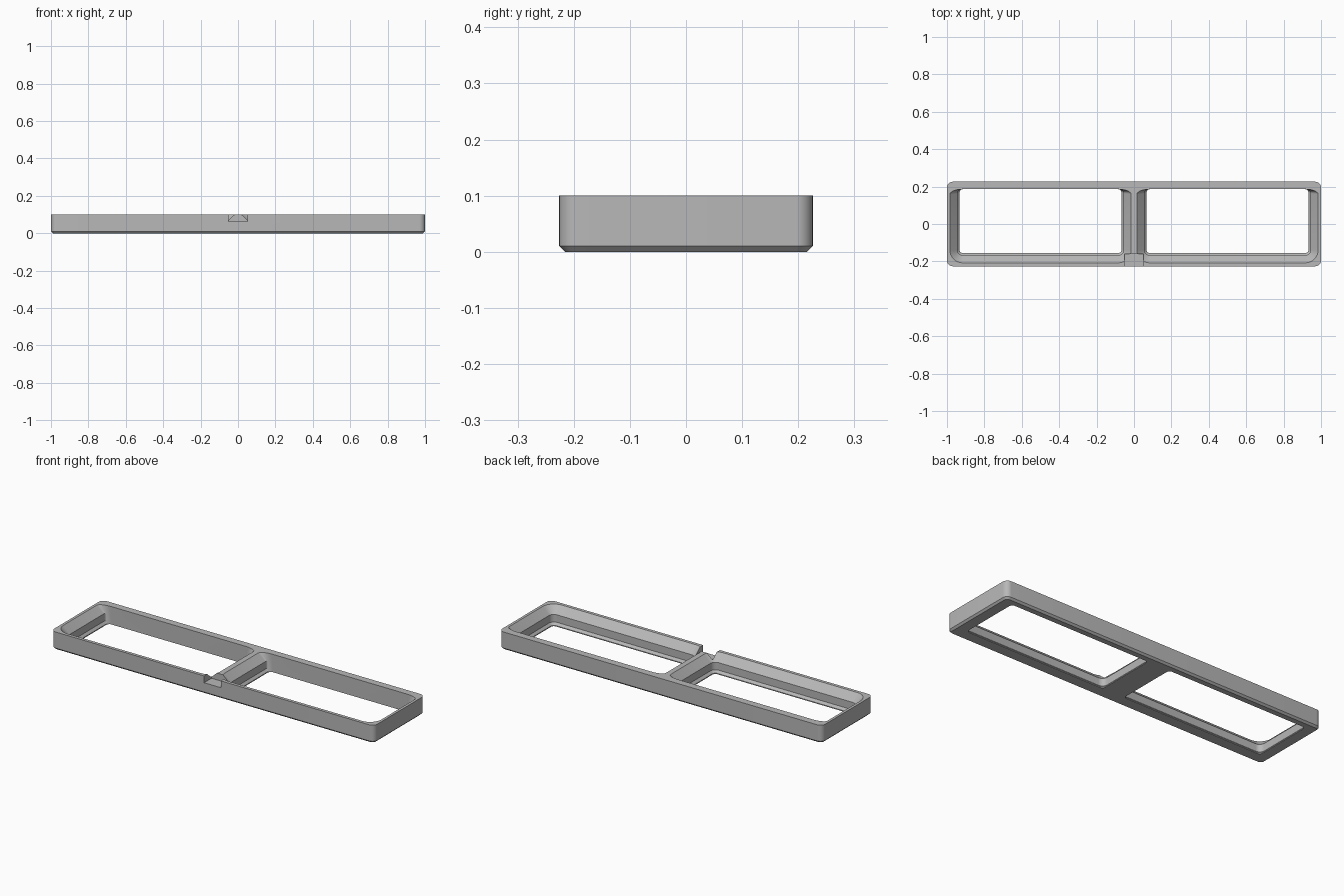
import bpy, bmesh, math

if "Cube" in bpy.data.objects:
    bpy.data.objects.remove(bpy.data.objects["Cube"])

# Single grey plastic
grey = bpy.data.materials.new("grey plastic")
grey.use_nodes = True
colour = (0.48, 0.48, 0.48, 1)
grey.diffuse_color = colour
grey.node_tree.nodes["Principled BSDF"].inputs["Base Color"].default_value = colour


def ring(x0, x1, y0, y1, z, front, back, steps=8):
    """Rounded rectangle; front and back are (rx, ry) corner radii."""
    corners = [(x1, y1, -1, -1, back, 0), (x0, y1, 1, -1, back, 1),
               (x0, y0, 1, 1, front, 2), (x1, y0, -1, 1, front, 3)]
    points = []
    for x, y, sx, sy, (rx, ry), quarter in corners:
        for i in range(steps + 1):
            a = (quarter + i / steps) * math.pi / 2
            points.append((x + sx * rx + rx * math.cos(a),
                           y + sy * ry + ry * math.sin(a), z))
    return points


def loft(name, rings):
    """Solid through a stack of matching rings."""
    bm = bmesh.new()
    loops = [[bm.verts.new(p) for p in r] for r in rings]
    n = len(loops[0])
    for low, high in zip(loops, loops[1:]):
        for i in range(n):
            j = (i + 1) % n
            bm.faces.new((low[i], low[j], high[j], high[i]))
    bm.faces.new(loops[0][::-1])
    bm.faces.new(loops[-1])
    bmesh.ops.recalc_face_normals(bm, faces=bm.faces)
    mesh = bpy.data.meshes.new(name)
    bm.to_mesh(mesh)
    bm.free()
    mesh.materials.append(grey)
    obj = bpy.data.objects.new(name, mesh)
    bpy.context.collection.objects.link(obj)
    return obj


def cut(target, cutter):
    cutter.hide_render = True
    mod = target.modifiers.new("cut", 'BOOLEAN')
    mod.operation = 'DIFFERENCE'
    mod.solver = 'EXACT'
    mod.object = cutter
    bpy.context.view_layer.objects.active = target
    bpy.ops.object.modifier_apply(modifier=mod.name)
    bpy.data.objects.remove(cutter)


# Outer body with a chamfered bottom edge
W, D, H = 1.0, 0.226, 0.1
body = []
for inset, z in ((0.01, 0), (0, 0.01), (0, H)):
    r = 0.03 - inset
    body.append(ring(-W + inset, W - inset, -D + inset, D - inset, z, (r, r), (r, r)))
frame = loft("double_window_frame", body)

# Two pockets: bevelled rim, upright wall, small lip; the back wall stays upright
profile = [(0.052, -0.02), (0.052, 0.005), (0.04, 0.018), (0.04, 0.06),
           (0, H), (0, H + 0.02)]
for side in (-1, 1):
    rings = []
    for inset, z in profile:
        r = 0.07 - inset
        rings.append(ring(side * 0.5 - 0.485 + inset, side * 0.5 + 0.485 - inset,
                          -0.208 + inset, 0.186, z, (r, r), (r, 0.018 + r * 0.15)))
    cut(frame, loft("pocket_cutter", rings))

# Square notch in the middle of the front rim
notch = [ring(-0.052, 0.052, -0.3, -0.16, z, (0.001, 0.001), (0.001, 0.001), 1)
         for z in (0.062, 0.2)]
cut(frame, loft("notch_cutter", notch))

bpy.ops.object.select_all(action='DESELECT')
frame.select_set(True)
bpy.context.view_layer.objects.active = frame
bpy.ops.object.shade_smooth_by_angle(angle=math.radians(30))
